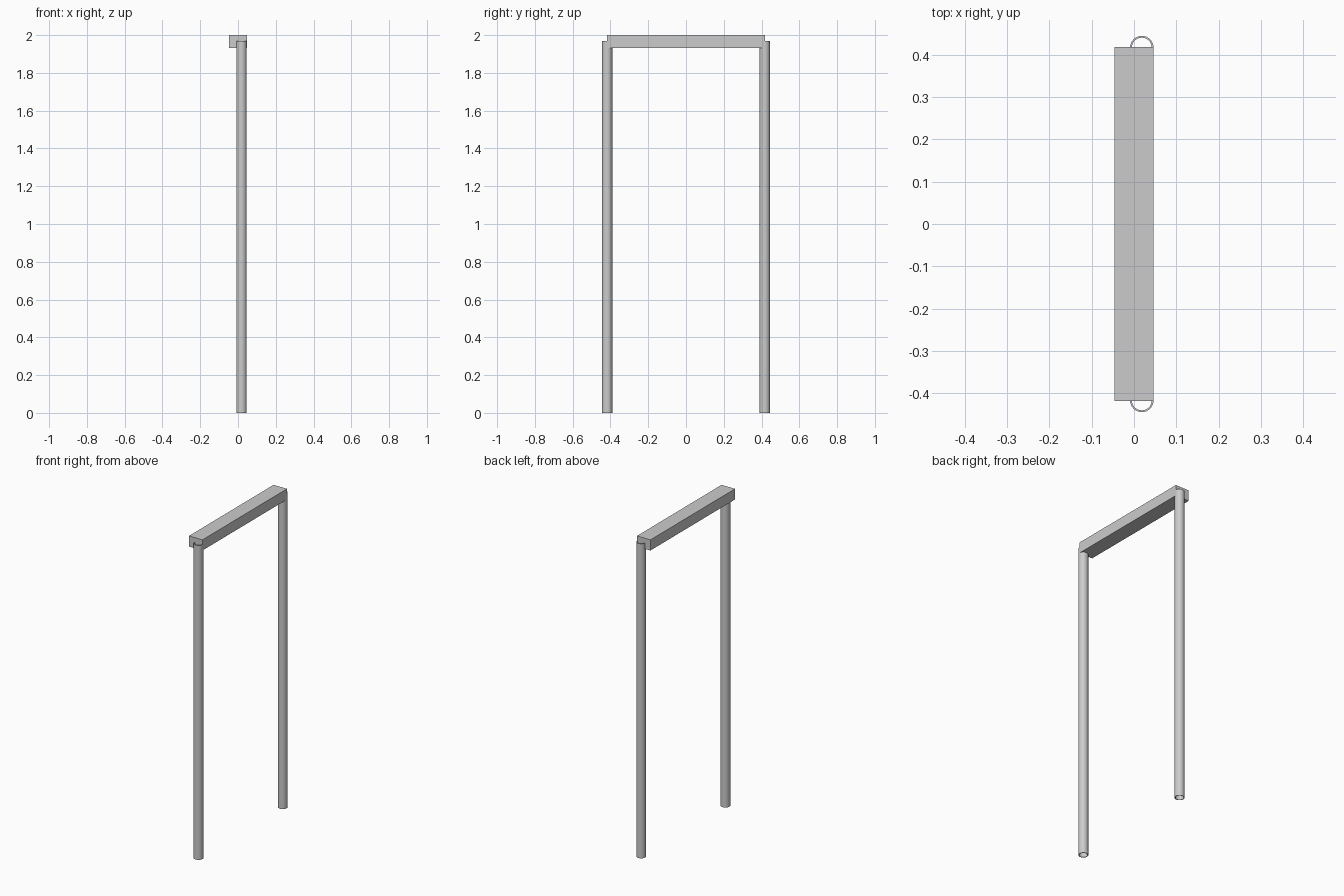
import bpy
import bmesh
import math

cube = bpy.data.objects.get("Cube")
if cube:
    bpy.data.objects.remove(cube, do_unlink=True)

grey = bpy.data.materials.new("light grey metal")
grey.use_nodes = True
grey.diffuse_color = (0.6, 0.6, 0.6, 1)
grey.node_tree.nodes["Principled BSDF"].inputs["Base Color"].default_value = (0.6, 0.6, 0.6, 1)


def add_object(name, bm, location):
    bmesh.ops.recalc_face_normals(bm, faces=bm.faces)
    mesh = bpy.data.meshes.new(name)
    bm.to_mesh(mesh)
    bm.free()
    mesh.materials.append(grey)
    obj = bpy.data.objects.new(name, mesh)
    obj.location = location
    bpy.context.collection.objects.link(obj)
    return obj


def add_tube(name, location, outer, inner, height, sides=32):
    # Spin the wall's rectangular section around the tube axis
    bm = bmesh.new()
    section = [(inner, 0), (outer, 0), (outer, height), (inner, height)]
    verts = [bm.verts.new((r, 0, z)) for r, z in section]
    edges = [bm.edges.new((verts[i - 1], verts[i])) for i in range(4)]
    bmesh.ops.spin(bm, geom=verts + edges, cent=(0, 0, 0), axis=(0, 0, 1),
                   angle=math.tau, steps=sides, use_merge=True)
    bmesh.ops.remove_doubles(bm, verts=bm.verts, dist=1e-5)
    obj = add_object(name, bm, location)
    bpy.ops.object.select_all(action="DESELECT")
    obj.select_set(True)
    bpy.context.view_layer.objects.active = obj
    bpy.ops.object.shade_smooth_by_angle(angle=math.radians(35))


# Hollow upright posts, open at both ends
for name, side in (("front_post", -1), ("back_post", 1)):
    add_tube(name, (0.0185, side * 0.417, 0), 0.0277, 0.0235, 1.97)

# Square-edged crossbeam, flush with the posts on one side
bm = bmesh.new()
bmesh.ops.create_cube(bm, size=1)
bmesh.ops.scale(bm, verts=bm.verts, vec=(0.093, 0.837, 0.067))
add_object("crossbeam", bm, (0, 0, 1.9665))
